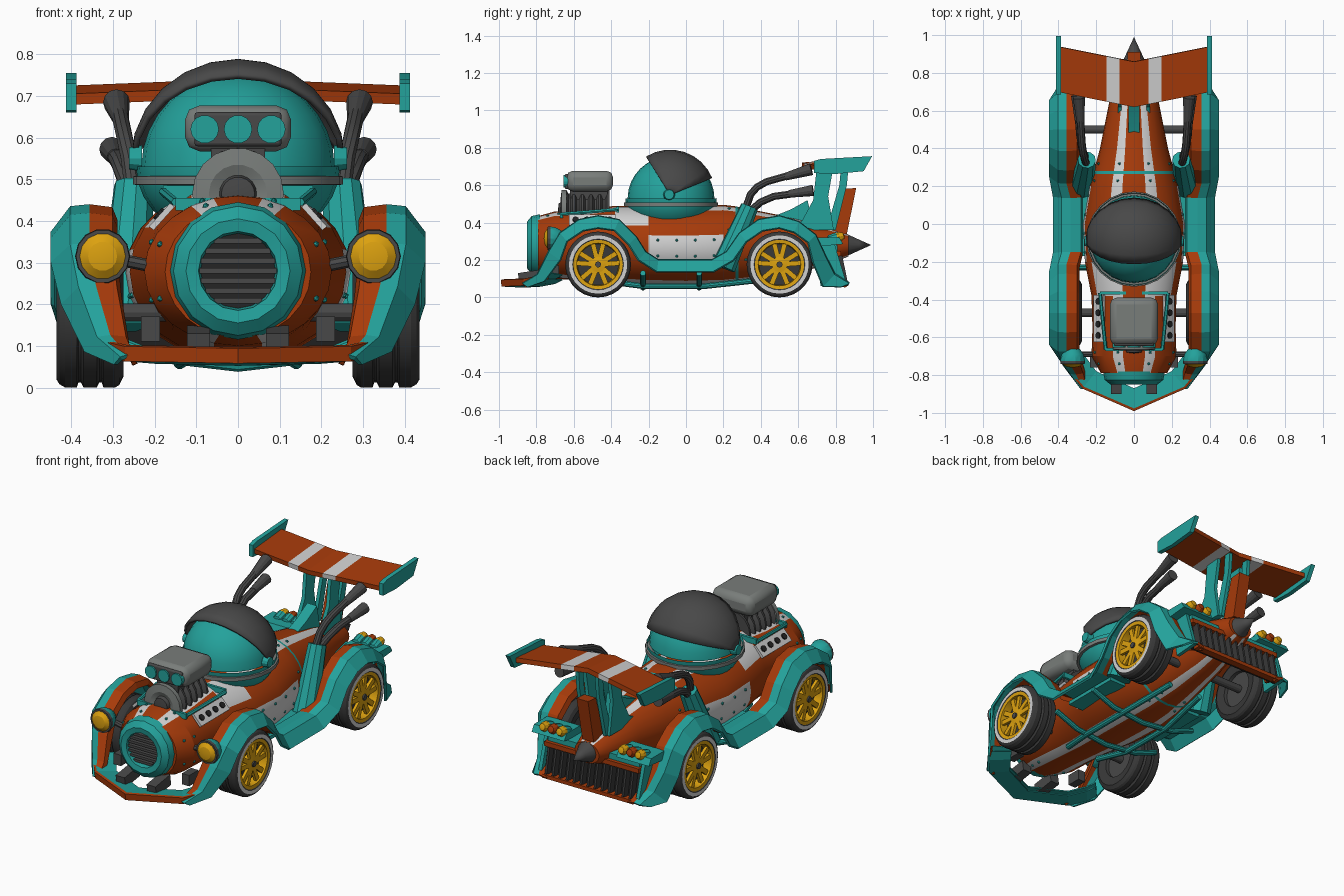
import bpy, bmesh, math
from mathutils import Vector, Matrix, Euler

if "Cube" in bpy.data.objects:
    bpy.data.objects.remove(bpy.data.objects["Cube"])
COL = {"teal": (0.017, 0.36, 0.33), "orange": (0.385, 0.043, 0.003), "white": (0.64, 0.64, 0.64),
       "dark_grey": (0.065, 0.065, 0.065), "mid_grey": (0.19, 0.205, 0.195), "gold": (0.72, 0.36, 0.005),
       "black": (0.018, 0.018, 0.018), "tyre_grey": (0.04, 0.04, 0.04)}
IDX = {n: i for i, n in enumerate(COL)}
for n, c in COL.items():
    bpy.data.materials.new(n).diffuse_color = (*c, 1)
rad, pi = math.radians, math.pi

def finish(name, bm, solid=0, bevel=0):
    bmesh.ops.recalc_face_normals(bm, faces=bm.faces)
    me = bpy.data.meshes.new(name)
    bm.to_mesh(me)
    for n in COL:
        me.materials.append(bpy.data.materials[n])
    ob = bpy.data.objects.new(name, me)
    bpy.context.collection.objects.link(ob)
    if solid:
        m = ob.modifiers.new("thickness", "SOLIDIFY")
        m.thickness, m.offset = solid, 0
    if bevel:
        m = ob.modifiers.new("round", "BEVEL")
        m.width, m.segments = bevel, 2

def grid(name, rows, rule, closed=False, caps=None, solid=0):
    """Skin rows of points; rule(row, column) names the colour of each face."""
    bm = bmesh.new()
    vs = [[bm.verts.new(p) for p in r] for r in rows]
    k = len(rows[0])
    for i in range(len(rows) - 1):
        for j in range(k if closed else k - 1):
            q = (vs[i][j], vs[i][(j + 1) % k], vs[i + 1][(j + 1) % k], vs[i + 1][j])
            bm.faces.new(q).material_index = IDX[rule(i, j)]
    for r in (vs[0], vs[-1]) if caps else ():
        bm.faces.new(r).material_index = IDX[caps]
    bmesh.ops.remove_doubles(bm, verts=bm.verts, dist=1e-5)
    finish(name, bm, solid)

def lathe(name, prof, cols, loc, axis, n=20):
    """Spin (radius, height) points round an axis; cols is one colour or one per segment."""
    q = Vector(axis).to_track_quat('Z', 'Y')
    ang = [2 * pi * j / n for j in range(n)]
    rows = [[Vector(loc) + q @ Vector((r * math.cos(a), r * math.sin(a), h)) for a in ang] for r, h in prof]
    grid(name, rows, lambda i, j: cols if isinstance(cols, str) else cols[i], closed=True)

def rod(name, a, b, r1, r2, col, n=12):
    d = Vector(b) - Vector(a)
    lathe(name, [(0, 0), (r1, 0), (r2, d.length), (0, d.length)], col, a, d, n)

def box(name, loc, size, col, rot=(0, 0, 0), bevel=0):
    bm = bmesh.new()
    bmesh.ops.create_cube(bm, size=1, matrix=Matrix.LocRotScale(Vector(loc), Euler(rot), Vector(size)))
    for f in bm.faces:
        f.material_index = IDX[col]
    finish(name, bm, bevel=bevel)

def plate(name, outline, x, t, col):
    """Side-view (y, z) outline given thickness along x."""
    rows = [[(x + d, y, z) for y, z in outline] for d in (-t / 2, t / 2)]
    grid(name, rows, lambda i, j: col, closed=True, caps=col)

def tube(name, pts, r, col):
    rows = []
    for i, p in enumerate(pts):
        q = (Vector(pts[min(i + 1, len(pts) - 1)]) - Vector(pts[max(i - 1, 0)])).to_track_quat('Z', 'Y')
        rows.append([Vector(p) + q @ Vector((r * math.cos(pi * j / 5), r * math.sin(pi * j / 5), 0)) for j in range(10)])
    grid(name, rows, lambda i, j: col, closed=True, caps=col)

# Body hull stations: y, half width, top, bottom
ST = [(-.79, .175, .435, .12), (-.70, .225, .46, .10), (-.55, .22, .465, .09), (-.38, .225, .49, .075),
      (-.2, .26, .49, .065), (0, .27, .49, .06), (.2, .235, .495, .065), (.265, .217, .487, .073),
      (.28, .213, .484, .075), (.4, .18, .46, .09), (.6, .14, .42, .13), (.8, .10, .36, .19), (.87, .075, .335, .22)]

def hull(y, a):
    i = max(k for k in range(len(ST) - 1) if ST[k][0] <= y)
    t = (y - ST[i][0]) / (ST[i + 1][0] - ST[i][0])
    w, zt, zb = [ST[i][k] + t * (ST[i + 1][k] - ST[i][k]) for k in (1, 2, 3)]
    return Vector((w * math.sin(a), y, (zt + zb) / 2 + (zt - zb) / 2 * math.cos(a)))

def hull_colour(i, j):
    k = min(j, 23 - j)                      # 15 degree step counted from the top
    white = k in (1, 10) or (i == 3 and k in (2, 3)) or (i in (4, 5) and 5 <= k <= 7)
    return "teal" if i == 7 else "white" if white else "orange"
grid("body_hull", [[hull(s[0], rad(15 * j)) for j in range(24)] for s in ST], hull_colour, True, "orange")
# Rivets
bm = bmesh.new()
spots = [(y, rad(22.5 + 45 * k)) for y in (-.74, -.68, .23, .32) for k in range(8)]
spots += [(y, s * rad(d)) for y in (-.15, -.05, .05, .15) for d in (82, 105) for s in (1, -1)]
for y, a in spots:
    bmesh.ops.create_icosphere(bm, subdivisions=1, radius=.008, matrix=Matrix.Translation(hull(y, a)))
finish("rivets", bm)
# Nose ring and grille
lathe("nose_ring", [(.165, 0), (.155, .045), (.125, .07), (.095, .065), (.09, .03), (0, .03)],
      ["teal"] * 4 + ["black"], (0, -.78, .28), (0, -1, 0), 16)
for z in [k * .024 for k in range(-3, 4)]:
    box("grille_bar", (0, -.825, .28 + z), (2 * math.sqrt(.092 ** 2 - z * z), .02, .013), "dark_grey")
# Cockpit dome, bowl, ring and tilted hood
arc = [pi / 2 * i / 8 for i in range(9)]
lathe("cockpit_dome", [(.232 * math.cos(a), .225 * math.sin(a)) for a in arc], "teal", (0, -.08, .53), (0, 0, 1), 24)
lathe("cockpit_bowl", [(.245 * math.cos(a), -.19 * math.sin(a)) for a in arc], "teal", (0, -.08, .53), (0, 0, 1), 24)
lathe("dome_ring", [(.22, -.012), (.252, -.01), (.252, .01), (.22, .012)], "mid_grey", (0, -.08, .497), (0, 0, 1), 24)
rows = [[(.25 * math.cos(b), -.085 + .236 * math.sin(b) * math.cos(t), .547 + .236 * math.sin(b) * math.sin(t))
         for b in [pi * j / 12 for j in range(13)]] for t in [rad(22 + 12.5 * i) for i in range(9)]]
grid("dome_hood", rows, lambda i, j: "dark_grey", solid=.014)
# Engine: ribbed block, blower, intakes, pulley, tray
lathe("engine_block", [(0, 0)] + [(.105 if k % 4 < 2 else .085, .0115 * k) for k in range(21)] + [(0, .23)],
      "dark_grey", (0, -.41, .47), (0, -1, 0), 16)
box("blower_neck", (0, -.52, .55), (.13, .2, .07), "dark_grey")
box("blower", (0, -.515, .622), (.255, .25, .11), "mid_grey", bevel=.035)
box("intake_frame", (0, -.637, .62), (.21, .02, .082), "dark_grey", bevel=.008)
for x in (-.08, 0, .08):
    rod("intake", (x, -.63, .62), (x, -.655, .62), .034, .034, "teal", 14)
lathe("pulley", [(.11, 0), (.11, .025), (.07, .03), (.045, .02), (.04, .04), (0, .045)],
      ["mid_grey"] * 3 + ["dark_grey"] * 2, (0, -.64, .465), (0, -1, 0), 18)
for y, z, w in ((-.665, .44, .3), (-.365, .47, .36)):
    box("engine_tray_end", (0, y, z), (w, .015, .03), "teal")
# Fender path in side view: y, z, sideways shift, width factor, skirt factor
PATH = [(-.87, .07, -.05, .3, 1), (-.79, .12, -.03, .65, .9), (-.73, .24, -.01, .9, 1.4)]
PATH += [(y, z, 0, 1, 1) for y, z in ((-.67, .34), (-.57, .41), (-.47, .43), (-.36, .41), (-.27, .32), (-.22, .24))]
PATH += [(-.15, .195, -.02, 1, 1), (.14, .195, -.02, 1, 1)]
PATH += [(y, z, 0, 1, 1) for y, z in ((.22, .24), (.29, .34), (.39, .41), (.5, .43), (.6, .40), (.69, .33))]
PATH += [(.74, .22, -.01, .95, 1.4), (.79, .12, -.03, .85, 1.6), (.87, .07, -.05, .75, 1.6)]
SECT = [(.295, -.03), (.305, -.002), (.357, .004), (.40, 0), (.445, -.06)]
for s in (1, -1):
    rows = []
    for i, (y, z, sh, w, k) in enumerate(PATH):
        a, b = PATH[max(i - 1, 0)], PATH[min(i + 1, len(PATH) - 1)]
        d = Vector((b[0] - a[0], b[1] - a[1])).normalized()
        rows.append([(s * (.3 + (x - .3) * w + sh), y - d.y * o * k * .8, max(.055, z + d.x * o * k)) for x, o in SECT])
    grid("fender", rows, lambda i, j: "orange" if j < 2 and i != 9 else "teal", solid=.012)
    box("sill_floor", (s * .255, 0, .165), (.1, .34, .02), "teal")
    plate("tail_side", [(.68, .3), (.79, .3), (.86, .07), (.72, .06)], s * .3, .02, "teal")
    # Headlight
    lathe("headlight", [(0, 0), (.04, .008), (.058, .035), (.066, .07), (.064, .085), (.055, .085), (.035, .1), (0, .106)],
          ["teal"] * 3 + ["dark_grey"] * 2 + ["gold"] * 2, (s * .325, -.655, .315), (0, -1, 0), 14)
    rod("headlight_stalk", (s * .2, -.69, .29), (s * .3, -.69, .31), .015, .015, "dark_grey", 8)
    rod("hood_pivot", (s * .23, -.09, .55), (s * .262, -.09, .55), .032, .026, "teal")
    # Engine ports
    rod("engine_tray_side", (s * .15, -.665, .445), (s * .18, -.365, .47), .01, .01, "teal", 6)
    box("port_panel", (s * .183, -.5, .41), (.075, .25, .014), "white", (0, s * rad(48), 0))
    for k in range(4):
        p = Vector((s * .183, -.59 + .06 * k, .41))
        rod("port", p, p + Vector((s * .0104, 0, .0094)), .017, .017, "black", 10)
    # Exhaust sleeve and pipes
    rod("exhaust_sleeve", (s * .275, .2, .16), (s * .25, .34, .485), .066, .048, "teal", 10)
    tube("exhaust_upper", [(s * x, y, z) for x, y, z in ((.25, .31, .45), (.262, .345, .55), (.27, .38, .59),
                           (.276, .43, .618), (.284, .56, .655))], .02, "dark_grey")
    rod("exhaust_upper_tip", (s * .282, .53, .645), (s * .292, .67, .685), .02, .032, "dark_grey")
    tube("exhaust_lower", [(s * .25, .33, .45), (s * .275, .40, .51), (s * .286, .47, .54), (s * .295, .58, .555)], .02, "dark_grey")
    rod("exhaust_lower_tip", (s * .294, .55, .553), (s * .303, .68, .572), .02, .03, "dark_grey")
    # Wing struts and endplates
    plate("wing_strut", [(.52, .36), (.62, .41), (.68, .52), (.70, .7), (.79, .71), (.76, .54), (.79, .36)], s * .075, .02, "teal")
    plate("wing_brace", [(.75, .36), (.82, .6), (.83, .71), (.87, .71), (.86, .6), (.80, .36)], s * .06, .02, "teal")
    plate("endplate", [(.685, .665), (.685, .73), (.72, .74), (.995, .755), (.95, .675), (.8, .66)], s * .4, .025, "teal")
    # Tail lights
    plate("tail_bracket", [(.68, .27), (.70, .32), (.82, .32), (.84, .285)], s * .26, .2, "teal")
    for k in range(3):
        lathe("tail_light", [(0, -.04), (.027, -.025), (.029, .02), (.026, .035), (.018, .055), (0, .06)],
              ["teal"] * 2 + ["orange" if k == 1 else "gold"] * 3, (s * (.19 + .052 * k), .79, .315), (0, 1, .3), 10)
    # Nose brackets and frame rails
    box("nose_bracket", (s * .095, -.83, .11), (.055, .13, .06), "dark_grey", (.15, 0, 0))
    box("nose_mount", (s * .21, -.72, .14), (.045, .08, .06), "dark_grey")
    tube("frame_rail", [(s * .1, -.42, .085), (s * .14, -.23, .06), (s * .14, .1, .06), (s * .1, .42, .095)], .016, "teal")
# Wheels and axles
TYRE = [(0, -.05), (.1, -.05), (.1, -.07), (.15, -.08), (.17, -.07), (.176, -.06), (.176, -.032), (.164, -.028),
        (.164, -.022), (.176, -.016), (.176, .016), (.164, .022), (.164, .028), (.176, .032), (.176, .06), (.168, .074),
        (.156, .081), (.136, .081), (.132, .078), (.114, .076), (.11, .03), (0, .03)]
TCOL = ["dark_grey"] * 2 + ["tyre_grey"] * 14 + ["white", "tyre_grey", "gold", "gold", "tyre_grey"]
for y in (-.47, .5):
    rod("axle", (-.31, y, .18), (.31, y, .18), .022, .022, "dark_grey")
    for s in (1, -1):
        c = Vector((s * .355, y, .176))
        lathe("wheel", TYRE, TCOL, c, (s, 0, 0), 28)
        lathe("wheel_hub", [(.042, .03), (.042, .066), (.016, .07), (.016, .078), (0, .078)],
              ["gold"] * 2 + ["dark_grey"] * 2, c, (s, 0, 0), 12)
        for a in [rad(72 * k + 90 + e) for k in range(5) for e in (-14, 14)]:
            box("spoke", c + Vector((s * .058, .074 * math.cos(a), .074 * math.sin(a))), (.016, .095, .026), "gold", (a, 0, 0))
# Front splitter: orange lip, teal deck and underside, swept from side to side
half = [(.36, -.74, .29, -.66, .10), (.335, -.79, .26, -.70, .08), (.27, -.87, .2, -.78, .065)]
sp = [(-a, b, -c, d, z) for a, b, c, d, z in half] + [(0, -.988, 0, -.87, .06)] + half[::-1]
rows = [[(c, d, z - .005), (a, b + .004, z), (a, b, z + .032), (a * .94 + c * .06, b * .9 + d * .1, z + .034),
         (c, d, z + .02)] for a, b, c, d, z in sp]
grid("front_splitter", rows, lambda i, j: "orange" if j in (1, 2) else "teal", solid=.006)
# Rear wing
rows = [[(x, y + abs(x) * .2, z - abs(x) * .04) for x in (-.4, -.145, -.075, 0, .075, .145, .4)]
        for y, z in ((.62, .708), (.86, .728))]
grid("rear_wing", rows, lambda i, j: "white" if j in (1, 4) else "orange", solid=.026)
# Tail: fin, rudder, spike
plate("centre_fin", [(.46, .43), (.56, .47), (.65, .52), (.68, .38), (.5, .38)], 0, .06, "teal")
plate("rudder", [(.77, .34), (.84, .58), (.91, .585), (.86, .34)], 0, .07, "orange")
lathe("tail_spike", [(0, 0), (.052, 0), (.058, .02), (.03, .08), (0, .145)], "dark_grey", (0, .845, .28), (0, 1, 0), 14)
# Rear diffuser
box("diffuser_panel", (0, .80, .15), (.58, .02, .16), "black", (.2, 0, 0))
for k in range(-6, 7):
    box("diffuser_fin", (k * .043, .825, .15), (.012, .05, .14), "tyre_grey", (.2, 0, 0))
box("diffuser_top", (0, .79, .235), (.58, .08, .025), "orange")
box("diffuser_cowl", (0, .74, .262), (.56, .14, .035), "teal")
box("diffuser_lip", (0, .845, .072), (.56, .04, .02), "orange")
for y in (-.23, .07):
    tube("cross_rib", [(-.34, y, .13), (-.2, y, .075), (0, y, .052), (.2, y, .075), (.34, y, .13)], .015, "teal")
for ob in bpy.data.objects:
    ob.select_set(ob.name.split(".")[0] not in ("rear_wing", "fender", "front_splitter"))
bpy.context.view_layer.objects.active = bpy.data.objects["body_hull"]
bpy.ops.object.shade_smooth_by_angle(angle=rad(24))

for m in bpy.data.materials:
    if m.users and not m.is_grease_pencil:
        m.use_nodes = True
        m.node_tree.nodes["Principled BSDF"].inputs["Base Color"].default_value = m.diffuse_color
